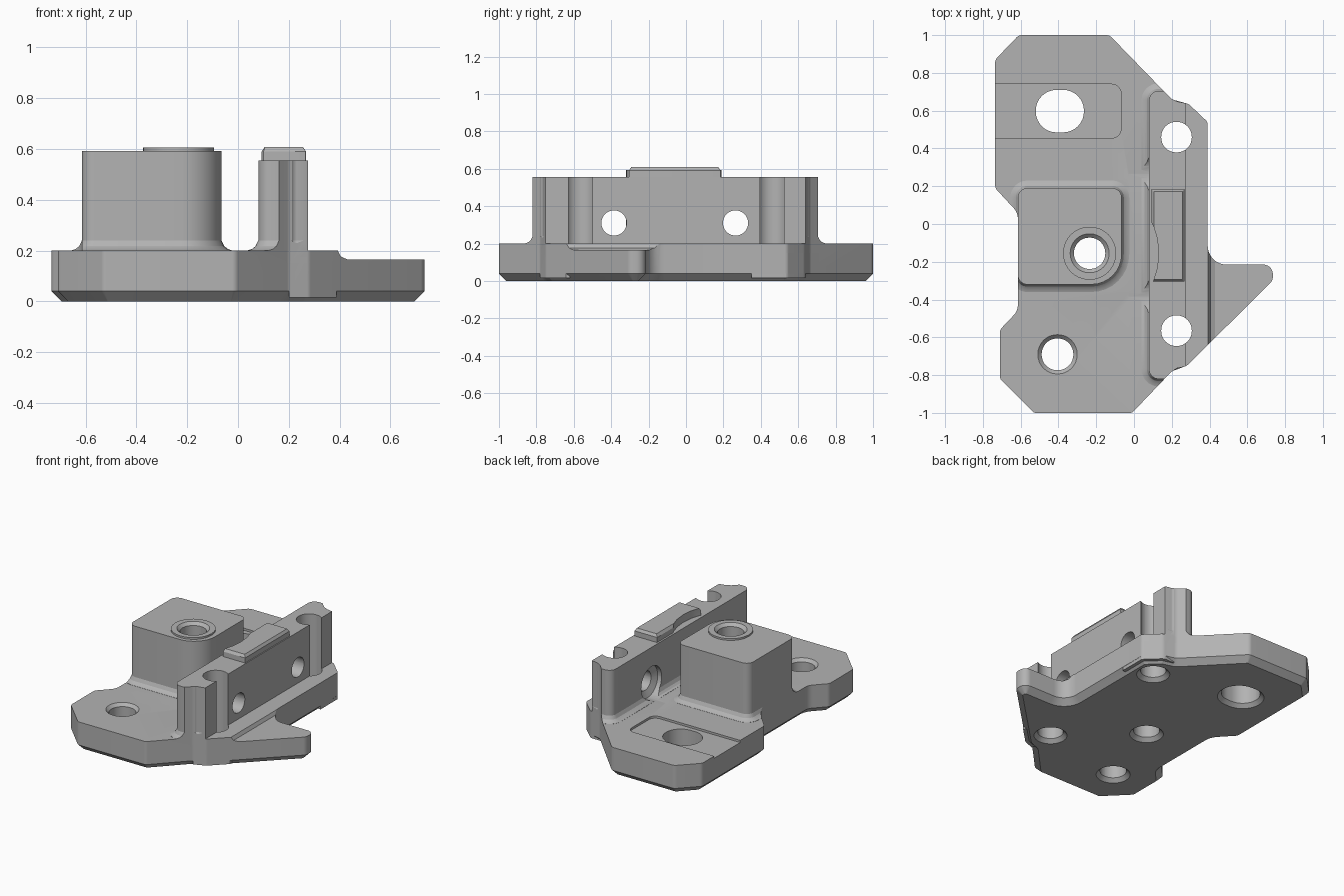
import bpy, bmesh
from math import pi, radians
from mathutils import Vector, Matrix

cube = bpy.data.objects.get("Cube")
if cube:
    bpy.data.objects.remove(cube, do_unlink=True)

grey = bpy.data.materials.new("plain grey")
grey.use_nodes = True
grey.diffuse_color = (0.45, 0.45, 0.45, 1)
grey.node_tree.nodes["Principled BSDF"].inputs["Base Color"].default_value = grey.diffuse_color


def outline_ring(corners, grow, steps=8):
    """Offset a counter-clockwise outline of (x, y, radius) and round its corners."""
    ring = []
    count = len(corners)
    for i in range(count):
        before, here, after = (Vector(corners[(i + k) % count][:2]) for k in (-1, 0, 1))
        d_in = (here - before).normalized()
        d_out = (after - here).normalized()
        n_in = Vector((d_in.y, -d_in.x))
        n_out = Vector((d_out.y, -d_out.x))
        miter = (n_in + n_out) / (1 + n_in.dot(n_out))
        turn = 1 if d_in.cross(d_out) > 0 else -1
        radius = max(corners[i][2] + turn * grow, 0.003)
        centre = here + miter * (grow - turn * radius)
        sweep = n_in.angle_signed(n_out)
        for s in range(steps + 1):
            spin = Matrix.Rotation(-sweep * s / steps, 2)
            ring.append(centre + (spin @ n_in) * (turn * radius))
    return ring


def loft(name, corners, layers):
    """Stack offset copies of an outline; each layer is (z, offset)."""
    bm = bmesh.new()
    rings = [[bm.verts.new((p.x, p.y, z)) for p in outline_ring(corners, grow)]
             for z, grow in layers]
    for low, high in zip(rings, rings[1:]):
        for i in range(len(low)):
            j = (i + 1) % len(low)
            bm.faces.new((low[i], low[j], high[j], high[i]))
    bm.faces.new(rings[0][::-1])
    bm.faces.new(rings[-1])
    bmesh.ops.recalc_face_normals(bm, faces=bm.faces)
    mesh = bpy.data.meshes.new(name)
    bm.to_mesh(mesh)
    bm.free()
    mesh.materials.append(grey)
    obj = bpy.data.objects.new(name, mesh)
    bpy.context.collection.objects.link(obj)
    return obj


def box(x0, x1, y0, y1, r=0.003):
    return [(x0, y0, r), (x1, y0, r), (x1, y1, r), (x0, y1, r)]


def circle(x, y, r):
    return box(x - r, x + r, y - r, y + r, r * 0.98)


def combine(body, tool, operation):
    """Apply a boolean to the body and discard the tool."""
    mod = body.modifiers.new("combine", "BOOLEAN")
    mod.operation = operation
    mod.solver = "EXACT"
    mod.object = tool
    bpy.context.view_layer.update()
    bpy.ops.object.select_all(action="DESELECT")
    bpy.context.view_layer.objects.active = body
    body.select_set(True)
    bpy.ops.object.modifier_apply(modifier=mod.name)
    bpy.data.objects.remove(tool, do_unlink=True)


plate = [
    (-0.53, -1, 0.03), (-0.01, -1, 0.03), (0.2, -0.78, 0.04), (0.28, -0.75, 0.04),
    (0.735, -0.3, 0.05), (0.735, -0.215, 0.05), (0.39, -0.215, 0.1), (0.39, 0.54, 0.03),
    (0.29, 0.635, 0.05), (0.2, 0.66, 0.05), (-0.13, 1, 0.04), (-0.61, 1, 0.04),
    (-0.735, 0.87, 0.04), (-0.735, 0.19, 0.04), (-0.615, 0.06, 0.08),
    (-0.615, -0.46, 0.08), (-0.71, -0.56, 0.04), (-0.71, -0.82, 0.04),
]


def clip_to_plate(obj):
    combine(obj, loft("clip", plate, [(-0.1, 0), (0.8, 0)]), "INTERSECT")


# Base plate with chamfered underside and lowered pointer tab
body = loft("clamp_bracket", plate, [(0, -0.04), (0.04, 0), (0.2, 0)])
combine(body, loft("tab_step", box(0.39, 1, -1.2, 1.2),
                   [(0.165, -0.04), (0.177, -0.015), (0.205, 0), (0.3, 0)]), "DIFFERENCE")

# Corner bosses reaching down past the chamfer
for y0, y1 in ((-0.8, -0.62), (0.35, 0.64)):
    boss = loft("corner_boss", box(0.2, 0.389, y0, y1), [(0.015, 0), (0.15, 0)])
    clip_to_plate(boss)
    combine(body, boss, "UNION")

# Tower block with a fillet at its foot
fillet = [(0.15, 0.04), (0.201, 0.04), (0.206, 0.025), (0.217, 0.011), (0.24, 0)]
tower_plan = [(-0.615, -0.32, 0.05), (-0.065, -0.32, 0.16),
              (-0.065, 0.19, 0.05), (-0.615, 0.19, 0.05)]
tower = loft("tower", tower_plan, fillet + [(0.593, 0)])
clip_to_plate(tower)
combine(body, tower, "UNION")
combine(body, loft("tower_collar", circle(-0.235, -0.155, 0.14),
                   [(0.5, 0), (0.605, 0)]), "UNION")

# Clamp wall, flat on its outer side
wall_plan = [
    (0.08, -0.82, 0.05), (0.18, -0.82, 0.04), (0.22, -0.765, 0.03), (0.3, -0.75, 0.01),
    (0.3, 0.635, 0.01), (0.22, 0.65, 0.03), (0.18, 0.705, 0.04), (0.08, 0.705, 0.05),
]
wall = loft("clamp_wall", wall_plan, fillet + [(0.555, 0)])
clip_to_plate(wall)
combine(wall, loft("wall_trim", box(0.275, 1, -1.2, 1.2), [(0.1, 0), (0.8, 0)]), "DIFFERENCE")
combine(body, wall, "UNION")

# Raised rib on the wall, scooped beside the tower
rib = loft("wall_rib", box(0.093, 0.268, -0.305, 0.185), [(0.5, 0), (0.59, 0), (0.608, -0.012)])
combine(rib, loft("scoop", circle(-0.235, -0.155, 0.365), [(0.4, 0), (0.8, 0)]), "DIFFERENCE")
combine(body, rib, "UNION")

# Shallow pocket around the slot
combine(body, loft("pocket", box(-0.9, -0.068, 0.455, 0.74, 0.05),
                   [(0.185, 0), (0.4, 0)]), "DIFFERENCE")

# Vertical holes: plan, height of the rim, size of the rim chamfer
holes = [
    (circle(-0.235, -0.155, 0.083), 0.605, 0.022),
    (circle(-0.405, -0.69, 0.084), 0.2, 0.022),
    (box(-0.52, -0.265, 0.485, 0.71, 0.11), 0.185, 0),
    (circle(0.225, 0.46, 0.081), 0.6, 0),
    (circle(0.225, -0.565, 0.081), 0.6, 0),
]
for plan, rim, flare in holes:
    layers = [(-0.01, 0.035), (0.025, 0), (rim - 0.02, 0), (rim + 0.002, flare), (0.8, flare)]
    combine(body, loft("drill", plan, layers), "DIFFERENCE")

# Clamp screw holes through the wall, with sockets on the tower side
for y in (-0.385, 0.265):
    drill = loft("wall_drill", circle(0, 0, 0.067),
                 [(-0.03, 0.045), (0.11, 0.045), (0.13, 0), (0.45, 0)])
    drill.data.transform(Matrix.Translation((0, y, 0.31)) @ Matrix.Rotation(pi / 2, 4, "Y"))
    combine(body, drill, "DIFFERENCE")

bpy.ops.object.select_all(action="DESELECT")
body.select_set(True)
bpy.context.view_layer.objects.active = body
bpy.ops.object.shade_smooth_by_angle(angle=radians(25))
